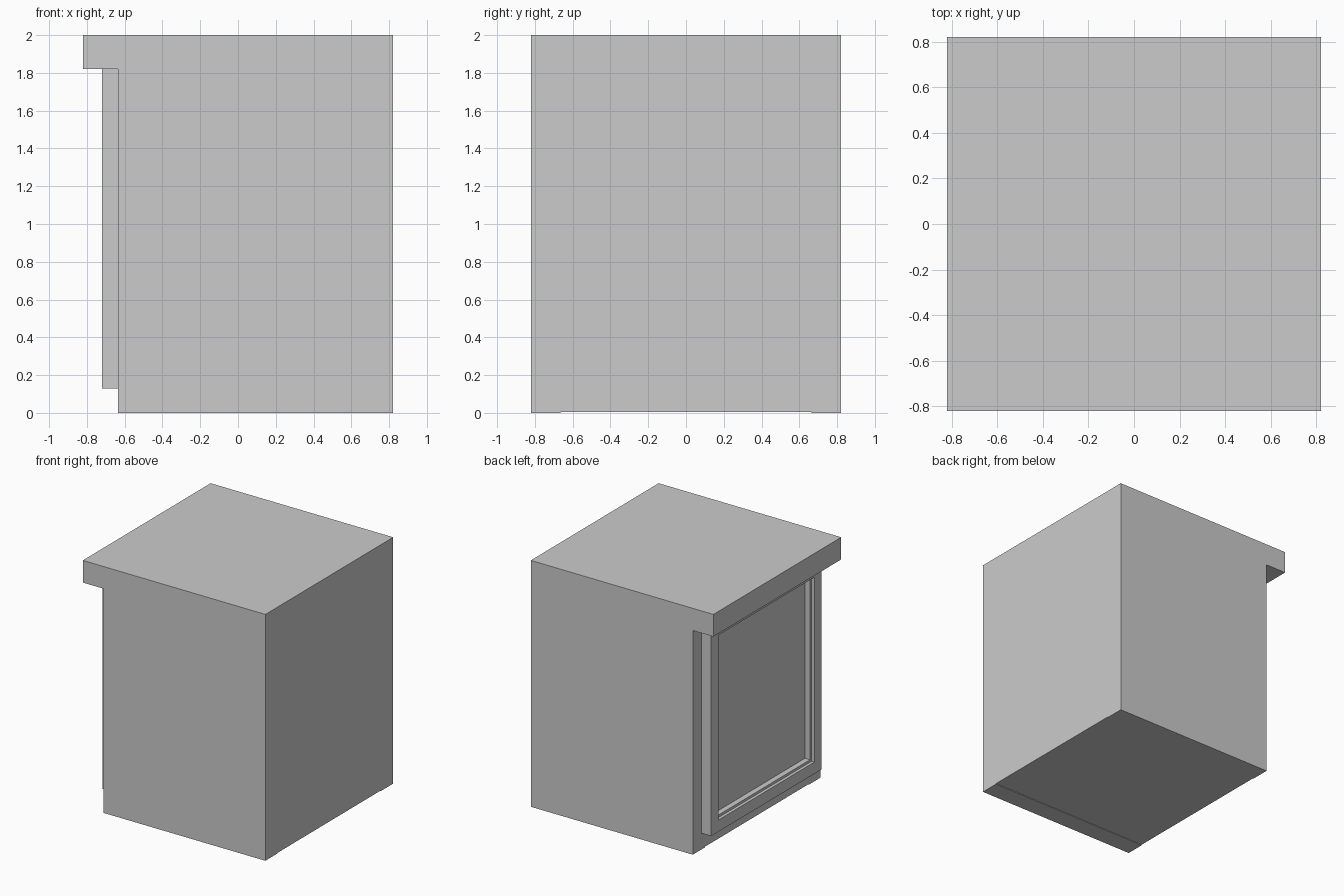
import bpy, bmesh
from mathutils import Vector

if "Cube" in bpy.data.objects:
    bpy.data.objects.remove(bpy.data.objects["Cube"])


def finish(name, bm):
    me = bpy.data.meshes.new(name)
    bm.normal_update()
    bm.to_mesh(me)
    bm.free()
    ob = bpy.data.objects.new(name, me)
    bpy.context.collection.objects.link(ob)
    return ob


def box_bm(lo, hi):
    bm = bmesh.new()
    bmesh.ops.create_cube(bm, size=1)
    lo, hi = Vector(lo), Vector(hi)
    for v in bm.verts:
        v.co = (lo + hi) / 2 + v.co * (hi - lo)
    bm.normal_update()
    return bm


def box(name, lo, hi):
    return finish(name, box_bm(lo, hi))


W = 0.82          # half width and half depth
FRONT = -0.635    # plane of the cabinet front
TOP = 1.82        # underside of the worktop
PANEL = 0.155     # side panel thickness

# Carcass: two side panels with a core between them
for name, s in (("side_panel_near", -1), ("side_panel_far", 1)):
    y0, y1 = sorted((s * W, s * (W - PANEL)))
    box(name, (FRONT, y0, 0), (W, y1, TOP))
box("cabinet_core", (FRONT, -W + PANEL, 0.005), (W, W - PANEL, TOP))

# Worktop overhanging the door
box("worktop", (-W, -W, TOP), (W, W, 2.0))

# Door frame with a stepped lip around a deeply recessed panel
bm = box_bm((-0.72, -0.712, 0.13), (FRONT, 0.705, TOP))
face = min(bm.faces, key=lambda f: f.calc_center_median().x)
for border, depth in ((0.095, 0.025), (0.02, 0.045)):
    bmesh.ops.inset_region(bm, faces=[face], thickness=border,
                           use_even_offset=True)
    face = bmesh.ops.extrude_discrete_faces(bm, faces=[face])["faces"][0]
    bmesh.ops.translate(bm, verts=face.verts[:], vec=(depth, 0, 0))
finish("cabinet_door", bm)
